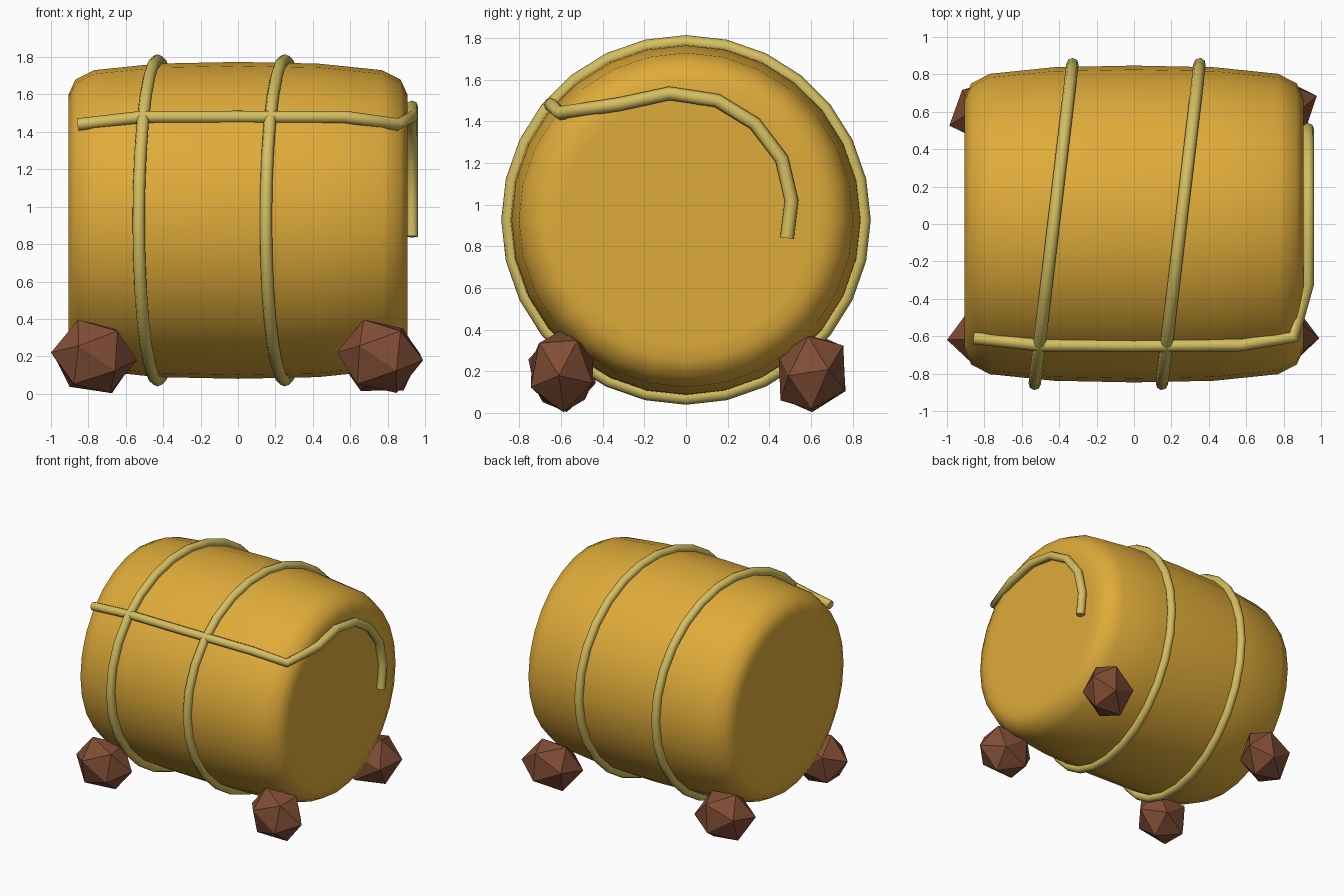
import bpy, bmesh, math
from mathutils import Vector, Matrix, Euler

if "Cube" in bpy.data.objects:
    bpy.data.objects.remove(bpy.data.objects["Cube"])


def material(name, rgb):
    m = bpy.data.materials.new(name)
    m.diffuse_color = (*rgb, 1)
    m.use_nodes = True
    m.node_tree.nodes["Principled BSDF"].inputs["Base Color"].default_value = m.diffuse_color
    return m


HAY = material("golden_hay", (0.74, 0.41, 0.042))
ROPE = material("pale_rope", (0.66, 0.52, 0.12))
ROCK = material("brown_rock", (0.22, 0.075, 0.036))
CZ = 0.927  # height of the bale axis


def add_object(name, bm, mat, smooth=True):
    bmesh.ops.recalc_face_normals(bm, faces=bm.faces)
    me = bpy.data.meshes.new(name)
    bm.to_mesh(me)
    bm.free()
    me.materials.append(mat)
    for p in me.polygons:
        p.use_smooth = smooth and len(p.vertices) <= 4
    ob = bpy.data.objects.new(name, me)
    bpy.context.collection.objects.link(ob)
    return ob


def bridge(bm, loops, closed=False):
    n = len(loops[0])
    count = len(loops) if closed else len(loops) - 1
    for i in range(count):
        a, b = loops[i], loops[(i + 1) % len(loops)]
        for k in range(n):
            j = (k + 1) % n
            bm.faces.new((a[k], a[j], b[j], b[k]))
    if not closed:
        bm.faces.new(loops[0])
        bm.faces.new(loops[-1])


def tube(name, pts, closed=False, r=0.033, sides=8):
    """Sweep a round section along the points with mitred corners."""
    pts = [Vector(p) for p in pts]
    bm = bmesh.new()
    loops, up, n = [], None, len(pts)
    for i, p in enumerate(pts):
        before = pts[i - 1] if closed or i else p
        after = pts[(i + 1) % n] if closed or i < n - 1 else p
        t = ((p - before).normalized() + (after - p).normalized()).normalized()
        if up is None:
            up = Vector((1, 0, 0)) if closed else Vector((0, 0, 1))
        up = (up - t * up.dot(t)).normalized()
        side = t.cross(up)
        loops.append([bm.verts.new(p + r * (math.cos(a) * up + math.sin(a) * side))
                      for a in (math.tau * k / sides for k in range(sides))])
    bridge(bm, loops, closed)
    return add_object(name, bm, ROPE)


# Bale: barrel profile turned about the x axis
half = [(0.905, 0.60), (0.905, 0.675), (0.87, 0.752), (0.77, 0.803), (0.43, 0.838)]
profile = [(-x, r) for x, r in half] + [(0, 0.847)] + half[::-1]
SEG = 28
bm = bmesh.new()
rings = [[bm.verts.new((x, r * math.sin(a), CZ + r * math.cos(a)))
          for a in (math.tau * k / SEG for k in range(SEG))] for x, r in profile]
bridge(bm, rings)
add_object("hay_bale", bm, HAY)

# Two slanted binding hoops
for name, x0 in (("left_hoop", -0.43), ("right_hoop", 0.25)):
    pts = []
    for k in range(SEG):
        a = math.tau * k / SEG
        y = 0.855 * math.sin(a)
        pts.append((x0 + 0.118 * y, y, CZ + 0.855 * math.cos(a)))
    tube(name, pts, closed=True)

# Long rope along the side that curls over the right end
tube("long_rope", [
    (-0.855, -0.61, 1.44), (-0.51, -0.648, 1.48), (0.0, -0.652, 1.48),
    (0.57, -0.648, 1.48), (0.855, -0.605, 1.44), (0.93, -0.32, 1.483),
    (0.93, -0.08, 1.535), (0.93, 0.15, 1.50), (0.93, 0.33, 1.39),
    (0.93, 0.46, 1.22), (0.93, 0.507, 1.02), (0.93, 0.485, 0.84)])

# Four faceted stones under the corners
stones = [
    ("front_left_stone", (-0.77, -0.595, 0.2), (4, 5, 6)),
    ("front_right_stone", (0.76, -0.595, 0.2), (4, 5, -4)),
    ("back_left_stone", (-0.77, 0.605, 0.195), (-10, 4, 20)),
    ("back_right_stone", (0.76, 0.605, 0.192), (-14, -4, 20)),
]
for name, loc, rot in stones:
    bm = bmesh.new()
    bmesh.ops.create_icosphere(bm, subdivisions=1, radius=1)
    m = (Matrix.Translation(loc)
         @ Euler([math.radians(d) for d in rot]).to_matrix().to_4x4()
         @ Matrix.Diagonal((0.232, 0.175, 0.21, 1))
         @ Matrix.Rotation(math.radians(90), 4, 'Y'))
    bmesh.ops.transform(bm, matrix=m, verts=bm.verts)
    add_object(name, bm, ROCK, smooth=False)
